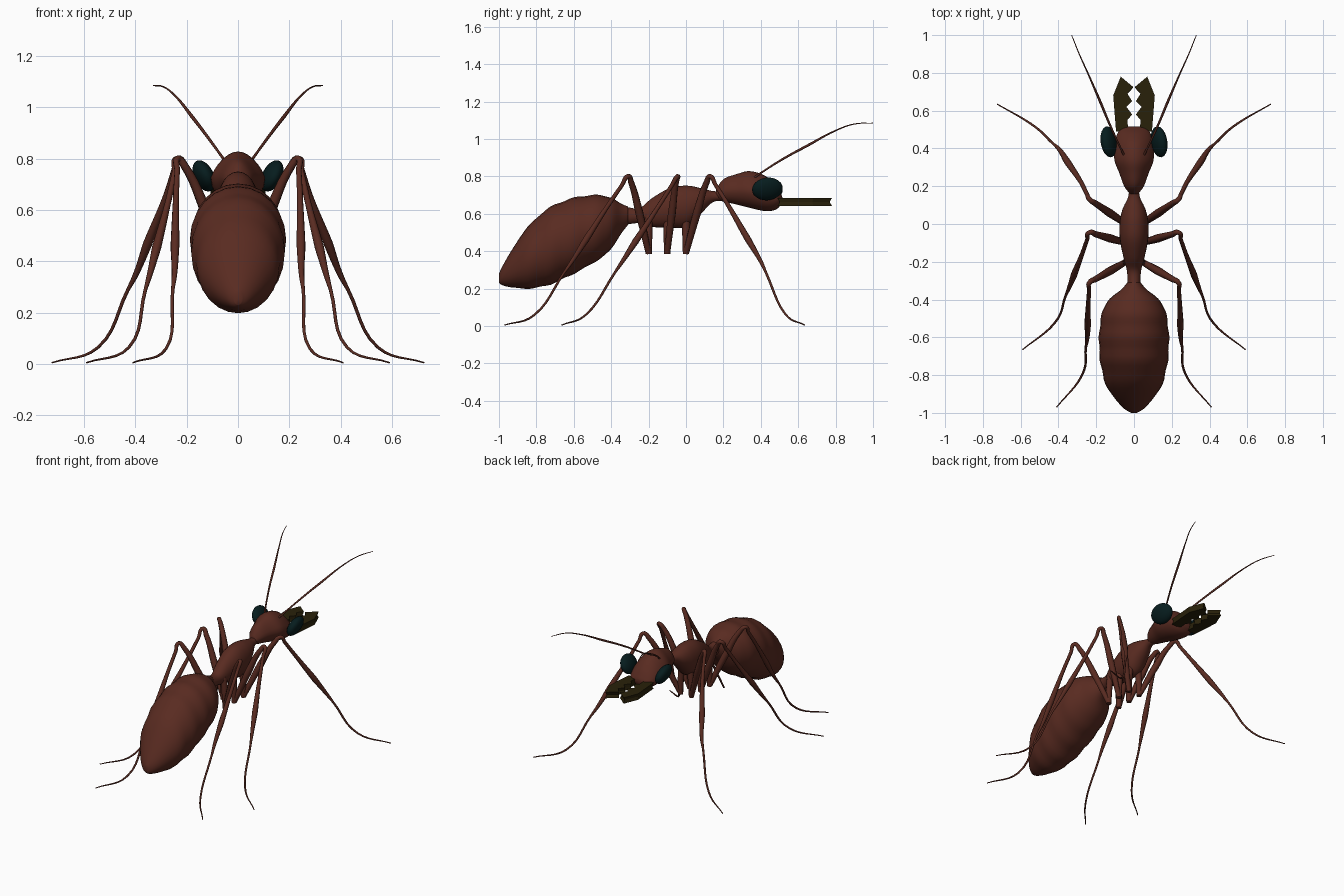
import bpy, bmesh, math
from mathutils import Vector, Matrix

cube = bpy.data.objects.get("Cube")
if cube:
    bpy.data.objects.remove(cube, do_unlink=True)


def material(name, rgb):
    m = bpy.data.materials.new(name)
    m.use_nodes = True
    m.diffuse_color = (*rgb, 1)
    bsdf = next(n for n in m.node_tree.nodes if n.type == 'BSDF_PRINCIPLED')
    bsdf.inputs["Base Color"].default_value = (*rgb, 1)
    bsdf.inputs["Roughness"].default_value = 0.7
    return m


shell = material("red brown shell", (0.1, 0.024, 0.015))
eye_mat = material("dark teal eye", (0.002, 0.012, 0.013))
jaw_mat = material("dark olive jaw", (0.022, 0.015, 0.003))


def finish(bm, name, mat, smooth=True):
    bmesh.ops.recalc_face_normals(bm, faces=bm.faces)
    for f in bm.faces:
        f.smooth = smooth
    me = bpy.data.meshes.new(name)
    bm.to_mesh(me)
    bm.free()
    me.materials.append(mat)
    ob = bpy.data.objects.new(name, me)
    bpy.context.collection.objects.link(ob)
    return ob


def spline(a, b, c, d, t):
    return 0.5 * (2 * b + (c - a) * t + (2 * a - 5 * b + 4 * c - d) * t * t
                  + (3 * b - a - 3 * c + d) * t ** 3)


def loft(name, rows, ripple=0.0, crest=0.0, wave=0.12, sides=24, steps=5):
    """Rows are (y, bottom z, top z, half width); crest narrows the upper half."""
    pts = [Vector(r) for r in rows]
    pts = [pts[0]] + pts + [pts[-1]]
    rings = [spline(*pts[i:i + 4], s / steps)
             for i in range(len(pts) - 3) for s in range(steps)] + [pts[-1]]
    angles = [2 * math.pi * i / sides for i in range(sides)]
    bm = bmesh.new()
    loops = []
    for y, low, top, w in rings:
        k = 1 + ripple * math.cos(2 * math.pi * y / wave)
        mid, h = (low + top) / 2, (top - low) / 2
        loops.append([bm.verts.new((w * k * math.cos(a) * (1 - crest * max(0, math.sin(a))),
                                    y, mid + h * k * math.sin(a))) for a in angles])
    for p, q in zip(loops, loops[1:]):
        for i in range(sides):
            j = (i + 1) % sides
            bm.faces.new((p[i], p[j], q[j], q[i]))
    for end in (loops[0], loops[-1]):
        bmesh.ops.poke(bm, faces=[bm.faces.new(end)])
    return finish(bm, name, shell)


def limb(name, path, side):
    """Tapered tube; path points are (x, y, z, radius)."""
    cu = bpy.data.curves.new(name, 'CURVE')
    cu.dimensions = '3D'
    cu.bevel_depth = 1
    cu.bevel_resolution = 2
    cu.resolution_u = 6
    cu.use_fill_caps = True
    sp = cu.splines.new('BEZIER')
    sp.bezier_points.add(len(path) - 1)
    for bp, (x, y, z, r) in zip(sp.bezier_points, path):
        bp.co = (side * x, y, z)
        bp.radius = r
        bp.handle_left_type = bp.handle_right_type = 'AUTO'
    cu.materials.append(shell)
    ob = bpy.data.objects.new(name, cu)
    bpy.context.collection.objects.link(ob)
    bpy.ops.object.select_all(action='DESELECT')
    ob.select_set(True)
    bpy.context.view_layer.objects.active = ob
    bpy.ops.object.convert(target='MESH')
    bpy.ops.object.shade_smooth()


# Body
loft("abdomen", [(-1.0, .23, .28, .015), (-.97, .215, .34, .06), (-.87, .2, .5, .14),
                 (-.75, .215, .62, .175), (-.62, .27, .68, .185), (-.5, .335, .7, .175),
                 (-.41, .4, .69, .142), (-.35, .49, .655, .07), (-.31, .54, .64, .036)],
     ripple=0.016)
loft("thorax", [(-.33, .54, .64, .035), (-.25, .55, .63, .037), (-.18, .53, .685, .055),
                (-.08, .525, .74, .075), (.01, .53, .75, .076), (.08, .6, .737, .06),
                (.14, .66, .722, .032), (.19, .67, .72, .025)])
loft("head", [(.16, .68, .73, .022), (.2, .665, .785, .052), (.27, .65, .812, .078),
              (.34, .632, .828, .104), (.42, .615, .805, .102), (.475, .62, .755, .09),
              (.505, .645, .71, .065), (.515, .665, .69, .03)], crest=0.28)

# Leg data: hip (x, y), then knee, upper shin, lower shin, ankle and toe
legs = {
    "front": ((.03, .0), [(.235, .13, .8), (.28, .22, .655), (.40, .4, .345),
                          (.545, .53, .065), (.725, .635, .005)]),
    "middle": ((.03, -.1), [(.235, -.045, .8), (.275, -.16, .62), (.345, -.34, .345),
                            (.425, -.53, .065), (.59, -.665, .005)]),
    "rear": ((.03, -.2), [(.235, -.31, .8), (.242, -.42, .64), (.248, -.61, .345),
                          (.28, -.81, .06), (.41, -.97, .005)]),
}
jaw = [(.07, .78), (.11, .68), (.095, .49), (.03, .49), (.035, .55), (.01, .58),
       (.04, .62), (.01, .65), (.035, .69), (.004, .725)]

for side, label in ((1, "left"), (-1, "right")):
    for pos, ((x, y), low) in legs.items():
        limb(f"{label}_{pos}_coxa", [(x, y, .6, .022), (x + .01, y, .48, .02),
                                     (x + .012, y, .385, .017)], side)
        knee, upper, lower, ankle, toe = (Vector(p) for p in low)
        hip = Vector((x + .012, y, .39))
        rise = Vector((0, 0, .03))
        path = [(hip, .016), (hip.lerp(knee, .45) + rise, .022),
                (hip.lerp(knee, .85) + rise, .016), (knee, .013),
                (knee.lerp(upper, .3), .011), (upper, .012),
                (upper.lerp(lower, .6), .018), (lower, .011),
                (lower.lerp(ankle, .2), .007), (ankle, .006), (toe, .003)]
        limb(f"{label}_{pos}_leg", [(*p, r) for p, r in path], side)

    # Antenna
    limb(f"{label}_antenna", [(.05, .36, .79, .006), (.075, .41, .825, .005),
                              (.13, .53, .9, .006), (.18, .65, .965, .007),
                              (.245, .8, 1.045, .004), (.29, .9, 1.08, .003),
                              (.33, 1.0, 1.085, .002)], side)

    # Eye, leaning outwards at the top
    bm = bmesh.new()
    bmesh.ops.create_uvsphere(bm, u_segments=20, v_segments=12, radius=1)
    lean = Matrix.Rotation(side * .45, 4, 'Y') @ Matrix.Rotation(.15, 4, 'Z')
    bm.transform(Matrix.Translation((side * .133, .435, .733)) @ lean
                 @ Matrix.Diagonal((.037, .083, .065, 1)))
    finish(bm, f"{label}_eye", eye_mat)

    # Serrated jaw plate with a groove round its edge
    bm = bmesh.new()
    rings = [[bm.verts.new((side * (.06 + (px - .06) * s), .63 + (py - .63) * s, z))
              for px, py in jaw] for z, s in ((.643, 1), (.663, .92), (.684, 1))]
    bm.faces.new(rings[0])
    bm.faces.new(rings[-1])
    for p, q in zip(rings, rings[1:]):
        for i in range(len(jaw)):
            bm.faces.new((p[i - 1], p[i], q[i], q[i - 1]))
    finish(bm, f"{label}_jaw", jaw_mat, smooth=False)
